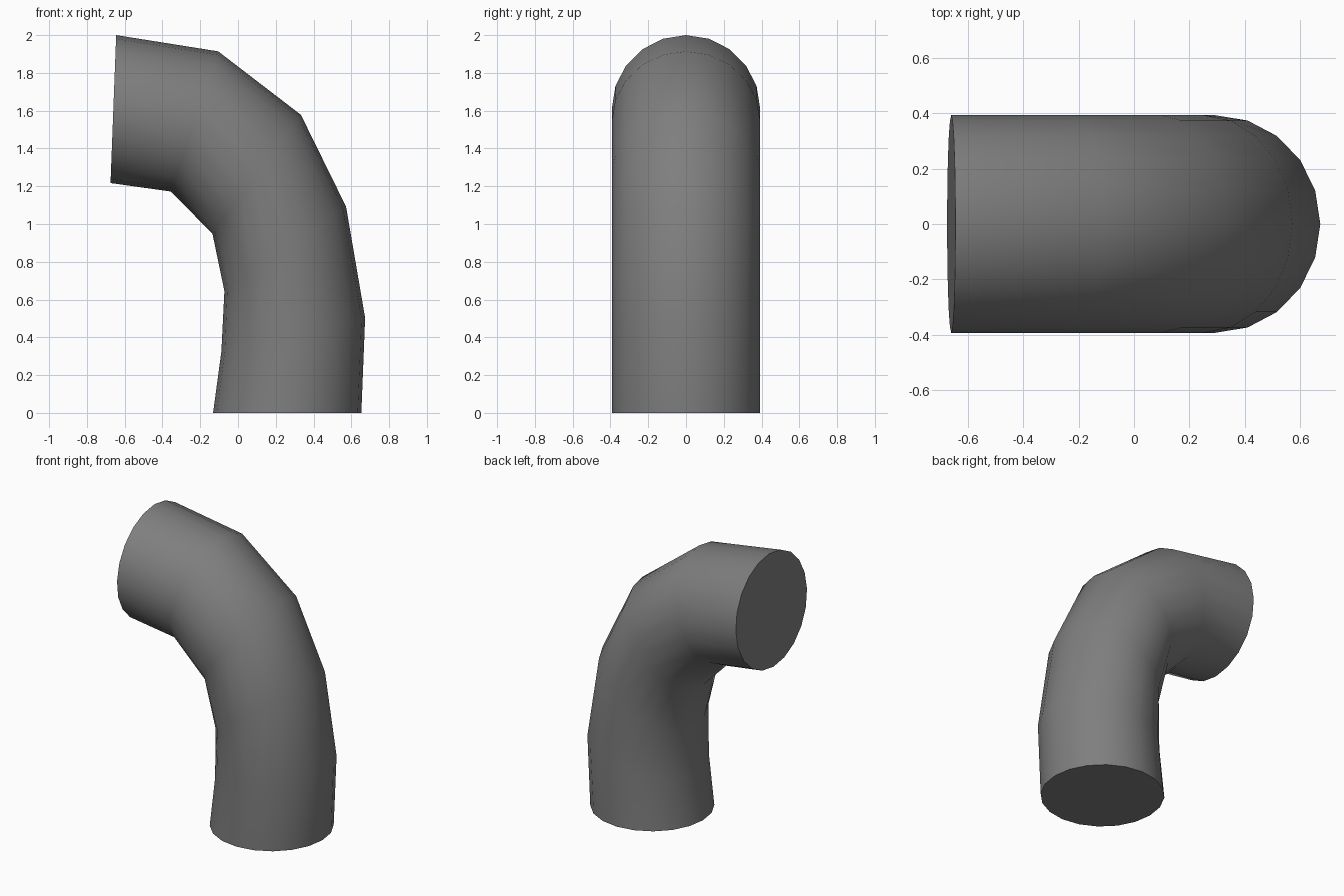
import bpy, bmesh, math
from mathutils import Vector

if "Cube" in bpy.data.objects:
    bpy.data.objects.remove(bpy.data.objects["Cube"])

SIDES = 20
HALF_WIDTH = 0.393

# Outer and inner bend profile of each ring, in the x-z plane
outer = [(0.653, 0), (0.673, 0.503), (0.572, 1.092), (0.333, 1.578), (-0.105, 1.914), (-0.645, 2.0)]
inner = [(-0.132, 0), (-0.088, 0.325), (-0.072, 0.645), (-0.135, 0.948), (-0.355, 1.172), (-0.675, 1.217)]


def add_ring(bm, out, inn):
    o, i = Vector((out[0], 0, out[1])), Vector((inn[0], 0, inn[1]))
    centre, axis = (o + i) / 2, (o - i) / 2
    side = Vector((0, HALF_WIDTH, 0))
    ring = []
    for k in range(SIDES):
        a = math.tau * k / SIDES
        ring.append(bm.verts.new(centre + axis * math.cos(a) + side * math.sin(a)))
    return ring


# Bent pipe: rings joined by quads, closed with flat caps
bm = bmesh.new()
rings = [add_ring(bm, o, i) for o, i in zip(outer, inner)]
for a, b in zip(rings, rings[1:]):
    for k in range(SIDES):
        n = (k + 1) % SIDES
        bm.faces.new((a[k], a[n], b[n], b[k]))
bm.faces.new(rings[0][::-1])
bm.faces.new(rings[-1])
bmesh.ops.recalc_face_normals(bm, faces=bm.faces)

mesh = bpy.data.meshes.new("pipe_elbow")
bm.to_mesh(mesh)
bm.free()
pipe = bpy.data.objects.new("pipe_elbow", mesh)
bpy.context.collection.objects.link(pipe)

# Dark grey surface
dark = bpy.data.materials.new("dark_grey")
dark.diffuse_color = (0.21, 0.21, 0.21, 1)
dark.use_nodes = True
dark.node_tree.nodes["Principled BSDF"].inputs["Base Color"].default_value = dark.diffuse_color
mesh.materials.append(dark)

# Smooth wall, sharp cap rims
bpy.context.view_layer.objects.active = pipe
pipe.select_set(True)
bpy.ops.object.shade_smooth_by_angle(angle=math.radians(50))
